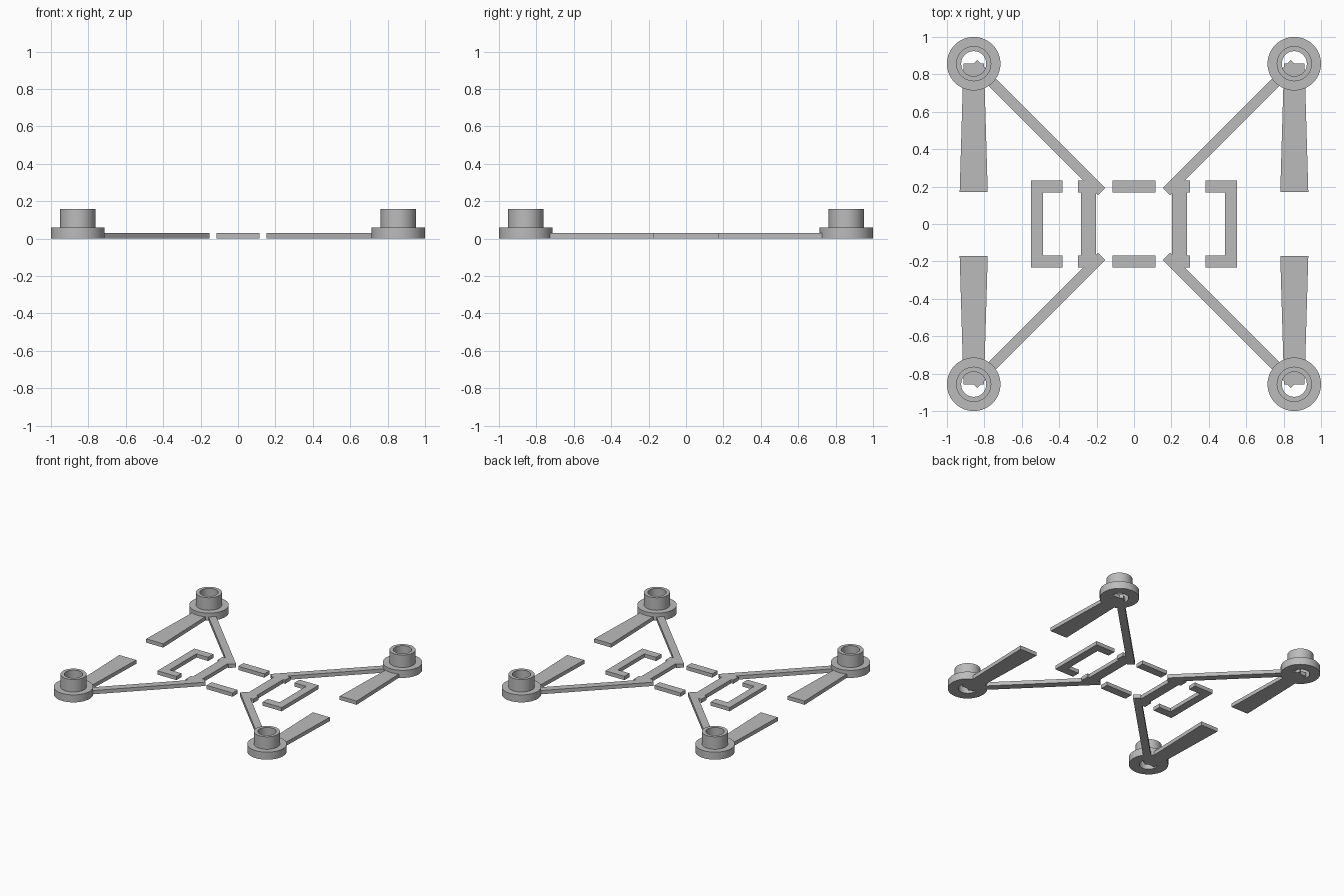
import bpy, bmesh, math

cube = bpy.data.objects.get("Cube")
if cube:
    bpy.data.objects.remove(cube, do_unlink=True)

grey = bpy.data.materials.new("plain grey")
grey.use_nodes = True
grey.diffuse_color = (0.5, 0.5, 0.5, 1)
grey.node_tree.nodes["Principled BSDF"].inputs["Base Color"].default_value = (0.5, 0.5, 0.5, 1)

PLATE = 0.03    # thickness of all flat parts
HUB = 0.857     # distance of each motor mount from both axes


def finish(name, bm):
    bmesh.ops.recalc_face_normals(bm, faces=bm.faces)
    mesh = bpy.data.meshes.new(name)
    bm.to_mesh(mesh)
    bm.free()
    mesh.materials.append(grey)
    obj = bpy.data.objects.new(name, mesh)
    bpy.context.collection.objects.link(obj)
    return obj


def plate(name, outline, sx=1, sy=1):
    """Flat part extruded up from the ground, mirrored by the signs."""
    bm = bmesh.new()
    face = bm.faces.new([bm.verts.new((x * sx, y * sy, 0)) for x, y in outline])
    top = bmesh.ops.extrude_face_region(bm, geom=[face])["geom"]
    verts = [v for v in top if isinstance(v, bmesh.types.BMVert)]
    bmesh.ops.translate(bm, verts=verts, vec=(0, 0, PLATE))
    return finish(name, bm)


def lathe(name, profile, x, y, steps=64):
    """Closed profile of (radius, height) turned about a vertical axis."""
    bm = bmesh.new()
    rings = []
    for i in range(steps):
        a = 2 * math.pi * i / steps
        rings.append([bm.verts.new((r * math.cos(a), r * math.sin(a), z)) for r, z in profile])
    n = len(profile)
    for i in range(steps):
        a, b = rings[i], rings[(i + 1) % steps]
        for j in range(n):
            k = (j + 1) % n
            bm.faces.new((a[j], b[j], b[k], a[k]))
    obj = finish(name, bm)
    obj.location = (x, y, 0)
    bpy.ops.object.select_all(action='DESELECT')
    obj.select_set(True)
    bpy.context.view_layer.objects.active = obj
    bpy.ops.object.shade_smooth_by_angle(angle=math.radians(30))
    return obj


# Stepped motor mount: wide flange with a narrower tube on top
mount = [(0.067, 0), (0.143, 0), (0.143, 0.06), (0.094, 0.06), (0.094, 0.16), (0.067, 0.16)]
# Diagonal arm with square ends
inner, half = 0.173, 0.02
arm = [(inner - half, inner + half), (inner + half, inner - half),
       (HUB + half, HUB - half), (HUB - half, HUB + half)]
# Tapered blade running from the mount towards the middle
blade = [(HUB - 0.075, 0.17), (HUB + 0.075, 0.17), (HUB + 0.055, HUB), (HUB - 0.055, HUB)]

for sy, end in ((-1, "front"), (1, "back")):
    for sx, side in ((1, "left"), (-1, "right")):
        lathe(f"{end}_{side}_motor_mount", mount, sx * HUB, sy * HUB)
        plate(f"{end}_{side}_arm", arm, sx, sy)
        plate(f"{end}_{side}_blade", blade, sx, sy)
    # Loose bar between the two halves of the body
    plate(f"{end}_cross_bar", [(-0.115, 0.168), (0.115, 0.168), (0.115, 0.233), (-0.115, 0.233)], 1, sy)

# Body rails with end caps, and the brackets outside them
half_rail = [(0.203, 0.233), (0.3, 0.233), (0.3, 0.168), (0.283, 0.168)]
half_bracket = [(0.382, 0.168), (0.382, 0.233), (0.55, 0.233)]
for sx, side in ((1, "left"), (-1, "right")):
    rail = half_rail + [(x, -y) for x, y in reversed(half_rail)]
    plate(f"{side}_body_rail", rail, sx)
    bracket = half_bracket + [(x, -y) for x, y in reversed(half_bracket)]
    plate(f"{side}_bracket", bracket + [(0.486, -0.168), (0.486, 0.168)], sx)
